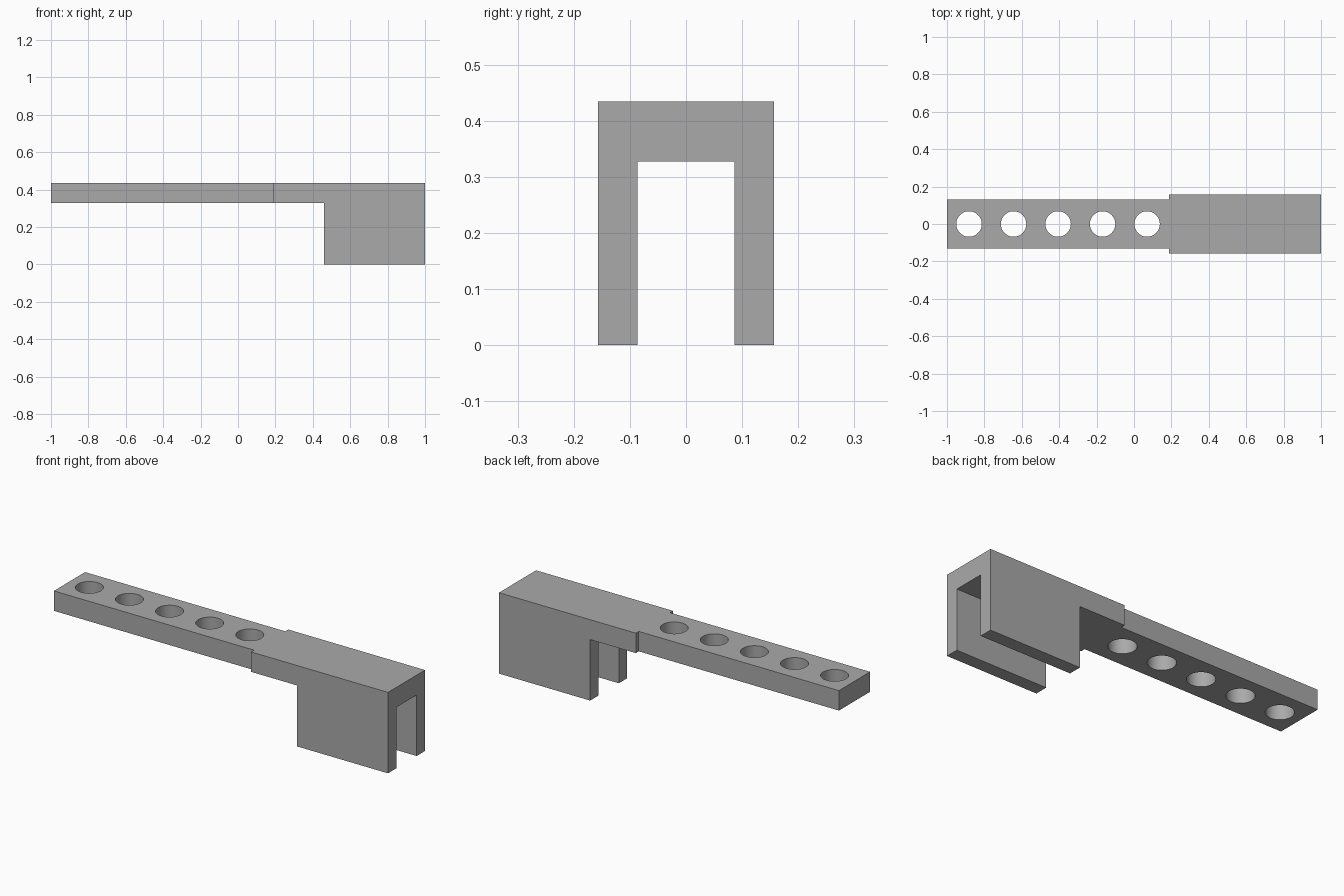
import bpy
import bmesh
import math

cube = bpy.data.objects.get("Cube")
if cube:
    bpy.data.objects.remove(cube, do_unlink=True)

TOP, UNDERSIDE = 0.434, 0.327      # top face and underside of the bar
STEP_X, LEG_X = 0.188, 0.459       # where the bar widens, where the legs start
ARM, BLOCK, SLOT = 0.132, 0.157, 0.086   # half widths
HOLE_R, HOLE_START, HOLE_GAP, HOLES = 0.068, -0.882, 0.238, 5

grey = bpy.data.materials.new("plain grey")
grey.use_nodes = True
colour = (0.4, 0.4, 0.4, 1)
grey.diffuse_color = colour
grey.node_tree.nodes["Principled BSDF"].inputs["Base Color"].default_value = colour


def prism(name, half, z0, z1):
    """Extrude a plan outline, mirrored across y = 0, from z0 to z1."""
    outline = half + [(x, -y) for x, y in reversed(half)]
    bm = bmesh.new()
    base = bm.faces.new([bm.verts.new((x, y, z0)) for x, y in outline])
    ext = bmesh.ops.extrude_face_region(bm, geom=[base])
    verts = [v for v in ext["geom"] if isinstance(v, bmesh.types.BMVert)]
    bmesh.ops.translate(bm, verts=verts, vec=(0, 0, z1 - z0))
    bmesh.ops.recalc_face_normals(bm, faces=bm.faces)
    mesh = bpy.data.meshes.new(name)
    bm.to_mesh(mesh)
    bm.free()
    obj = bpy.data.objects.new(name, mesh)
    bpy.context.collection.objects.link(obj)
    mesh.materials.append(grey)
    return obj


def cut(obj, cutter):
    mod = obj.modifiers.new("cut", "BOOLEAN")
    mod.operation = "DIFFERENCE"
    mod.solver = "EXACT"
    mod.object = cutter
    bpy.context.view_layer.objects.active = obj
    bpy.ops.object.modifier_apply(modifier=mod.name)
    bpy.data.objects.remove(cutter, do_unlink=True)


# Stepped bar with a full-height block
bracket = prism("forked_arm_bracket",
                [(-1, ARM), (STEP_X, ARM), (STEP_X, BLOCK), (1, BLOCK)], 0, TOP)

# Clear the space under the arm and between the two legs
cut(bracket, prism("underside_cutter",
                   [(-1.1, 0.3), (LEG_X, 0.3), (LEG_X, SLOT), (1.1, SLOT)],
                   -0.1, UNDERSIDE))

# Row of round holes along the arm
for i in range(HOLES):
    bpy.ops.mesh.primitive_cylinder_add(
        vertices=48, radius=HOLE_R, depth=0.4,
        location=(HOLE_START + i * HOLE_GAP, 0, TOP))
    hole = bpy.context.object
    hole.data.materials.append(grey)
    cut(bracket, hole)

# Smooth hole walls, sharp edges elsewhere
bpy.ops.object.select_all(action="DESELECT")
bracket.select_set(True)
bpy.context.view_layer.objects.active = bracket
bpy.ops.object.shade_smooth_by_angle(angle=math.radians(30))
